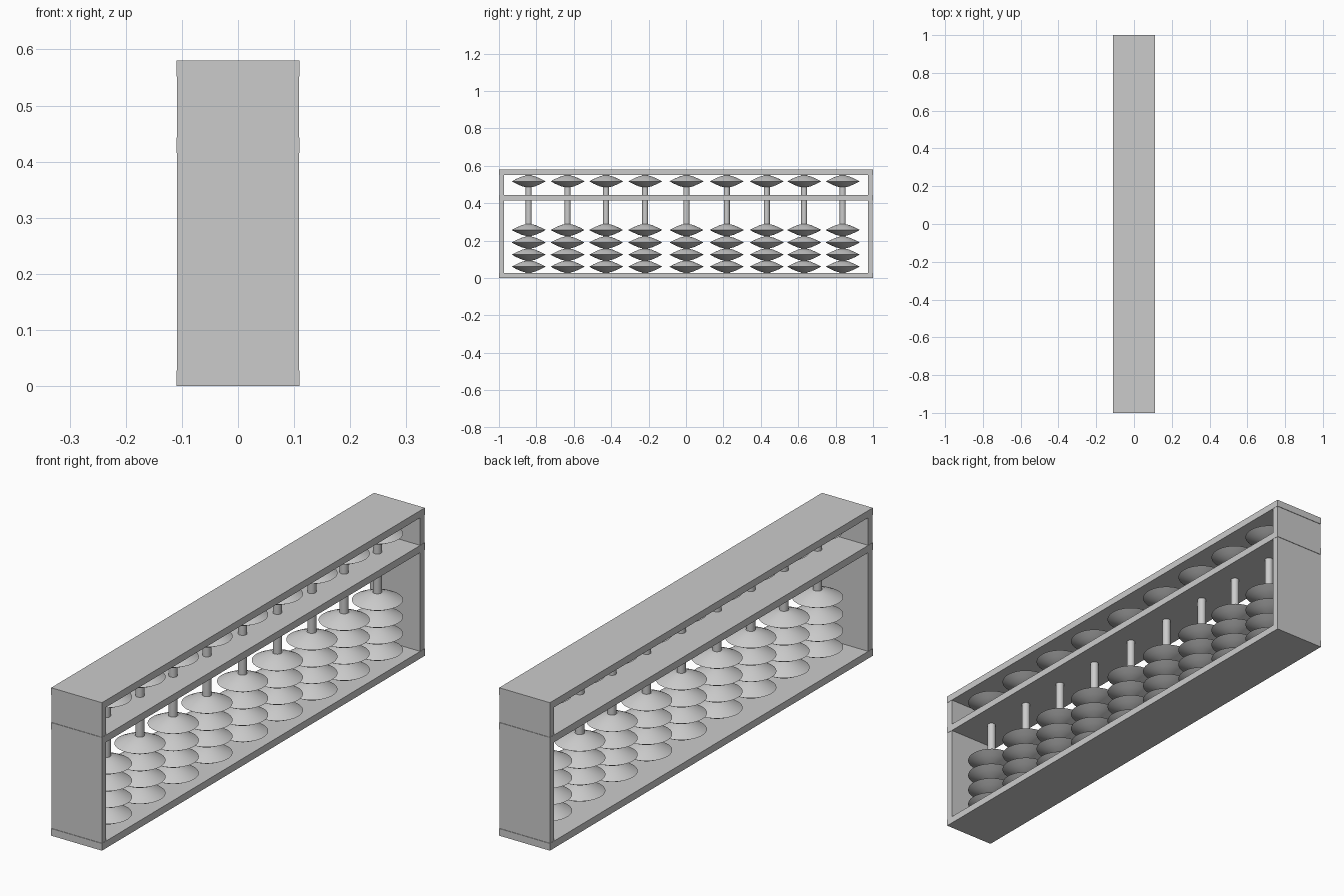
import bpy, bmesh, math

if "Cube" in bpy.data.objects:
    bpy.data.objects.remove(bpy.data.objects["Cube"])

OFF = 0.018            # rods sit slightly off the frame's middle
ROD_Y = [-0.841, -0.633, -0.427, -0.218, 0.003, 0.218, 0.432, 0.632, 0.838]
BEAD_Z = [0.061, 0.125, 0.190, 0.257, 0.517]


def box(name, size, loc):
    bpy.ops.mesh.primitive_cube_add(size=1, location=loc)
    ob = bpy.context.object
    ob.name = name
    ob.scale = size
    bpy.ops.object.transform_apply(location=False, rotation=False, scale=True)
    return ob


def bead_mesh(segments=48):
    # sharp-rimmed double cone with gently rounded flanks, spun about z
    half = [(0.017, 0.031), (0.035, 0.0265), (0.065, 0.0135)]
    profile = half + [(0.091, 0)] + [(r, -z) for r, z in reversed(half)]
    bm = bmesh.new()
    vs = [bm.verts.new((r, 0, z)) for r, z in profile]
    es = [bm.edges.new(p) for p in zip(vs, vs[1:])]
    bmesh.ops.spin(bm, geom=vs + es, cent=(0, 0, 0), axis=(0, 0, 1),
                   angle=math.tau, steps=segments, use_duplicate=False)
    bmesh.ops.remove_doubles(bm, verts=bm.verts, dist=1e-5)
    bmesh.ops.recalc_face_normals(bm, faces=bm.faces)
    me = bpy.data.meshes.new("bead")
    bm.to_mesh(me)
    bm.free()
    return me


def smooth(ob):
    bpy.ops.object.select_all(action='DESELECT')
    ob.select_set(True)
    bpy.context.view_layer.objects.active = ob
    bpy.ops.object.shade_smooth_by_angle(angle=math.radians(30))


# Frame: three long rails and two end boards
for name, z in (("bottom_rail", 0.014), ("divider_rail", 0.4295), ("top_rail", 0.566)):
    box(name, (0.22, 2.0, 0.028), (0, 0, z))
for name, s in (("left_end", -1), ("right_end", 1)):
    box(name, (0.218, 0.026, 0.56), (0, s * 0.985, 0.29))

# Rods with four lower beads and one upper bead each
bead = bead_mesh()
for i, y in enumerate(ROD_Y, 1):
    bpy.ops.mesh.primitive_cylinder_add(vertices=24, radius=0.016, depth=0.54,
                                        location=(OFF, y, 0.29))
    rod = bpy.context.object
    rod.name = f"rod_{i}"
    smooth(rod)
    for j, z in enumerate(BEAD_Z, 1):
        ob = bpy.data.objects.new(f"bead_{i}_{j}", bead)
        ob.location = (OFF, y, z)
        bpy.context.collection.objects.link(ob)
        if i == j == 1:
            smooth(ob)
